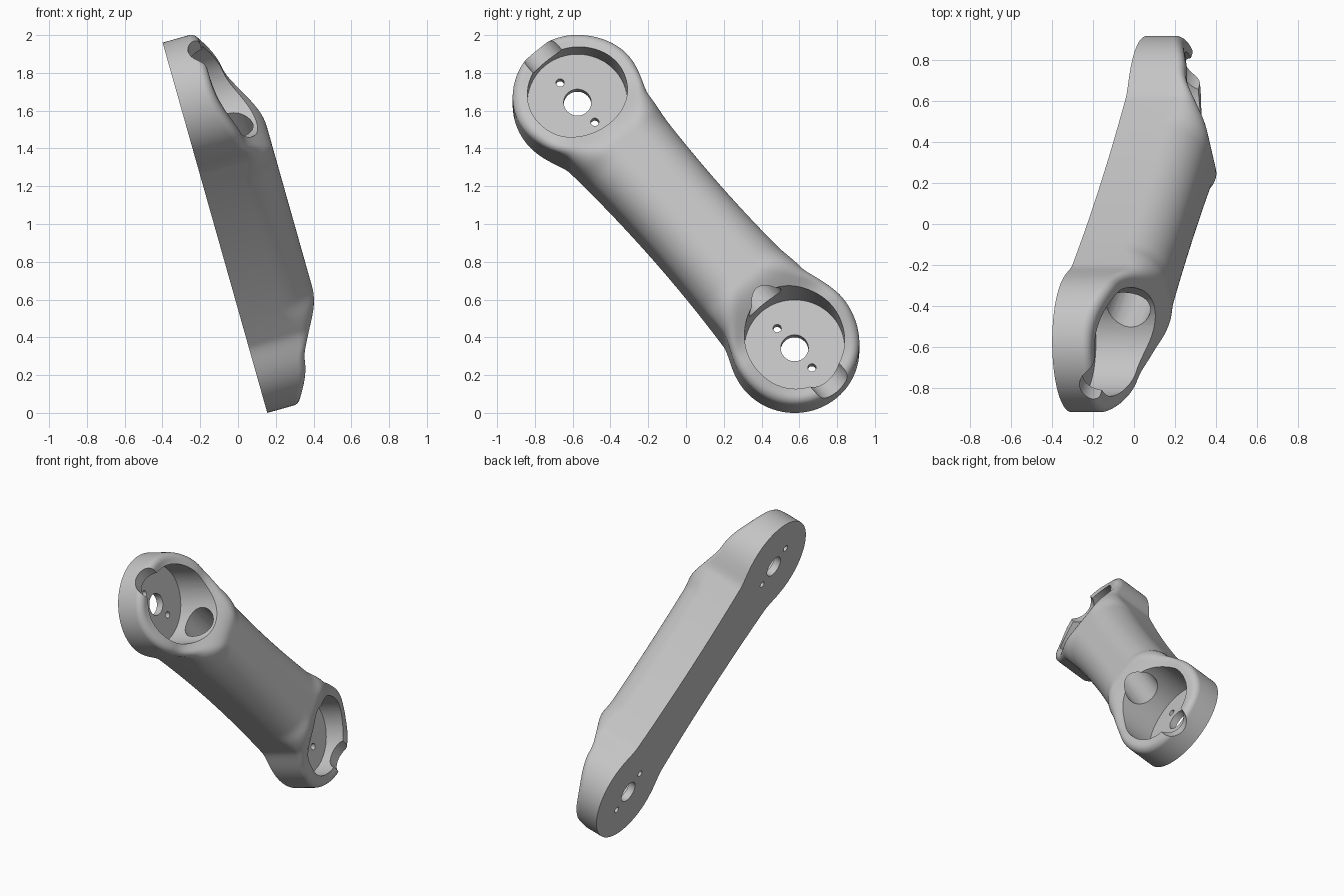
import bpy, bmesh, math
from mathutils import Matrix, Vector

cube = bpy.data.objects.get("Cube")
if cube:
    bpy.data.objects.remove(cube, do_unlink=True)

HALF = 0.887      # half the distance between the two end centres
R = 0.343         # end radius
ROUND = 0.1       # the end is a true circle up to here, then blends to the waist

# Placement: arm lies along local x, flat base faces down local z
along = Vector((-0.272, 0, 0.962))
up = Vector((0.962, 0, 0.272)).normalized()
axis = (along * 0.762 + Vector((0, -0.648, 0))).normalized()
side = up.cross(axis)
place = Matrix((axis, side, up)).transposed().to_4x4()
place.translation = Vector((-0.122, 0, 0.98))

grey = bpy.data.materials.new("light_grey")
grey.use_nodes = True
colour = (0.55, 0.55, 0.55, 1)
grey.diffuse_color = colour
grey.node_tree.nodes["Principled BSDF"].inputs["Base Color"].default_value = colour


def ease(t, a, b):
    k = min(max((t - a) / (b - a), 0), 1)
    return k * k * (3 - 2 * k)


def half_width(t):
    """Round end filleted into a slightly waisted body."""
    circle = math.sqrt(max(R * R - t * t, 0))
    if t < ROUND:
        return circle
    waist = 0.248 + 0.03 * ((HALF - t) / 0.687) ** 2
    blend = 0.05
    h = max(blend - abs(circle - waist), 0) / blend
    return max(circle, waist) + h * h * blend / 4


def height(t, p):
    """Top surface: rounded crest, dropping in an S-curve to the low end."""
    r = 0.045 + 0.155 * ease(t, 0.15, 0.45)
    if t < ROUND:
        d = R - math.hypot(t, p)
    else:
        d = half_width(t) - abs(p)
    top = 0.19 + 0.08 * ease(t, -0.25, 0.12) + 0.14 * ease(t, 0.08, 0.38)
    d = min(max(d, 0), r)
    return top - r + math.sqrt(max(r * r - (r - d) ** 2, 0))


# Arm body lofted from cross-sections
def build_body():
    ts = [-R * math.cos(math.radians(a)) for a in range(0, 105, 4)]
    ts = [t for t in ts if t < ROUND - 0.01] + [ROUND]
    steps = 50
    ts += [ROUND + (HALF - ROUND) * i / steps for i in range(1, steps + 1)]
    stations = [(t - HALF, t) for t in ts] + [(HALF - t, t) for t in reversed(ts[:-1])]
    bm = bmesh.new()
    n = 48
    sections = []
    for s, t in stations:
        h = half_width(t)
        row = [bm.verts.new((s, -h, 0))]
        for i in range(n + 1):
            p = h * math.sin(math.pi * (i / n - 0.5))
            row.append(bm.verts.new((s, p, height(t, p))))
        row.append(bm.verts.new((s, h, 0)))
        sections.append(row)
    for a, b in zip(sections, sections[1:]):
        for i in range(len(a)):
            j = (i + 1) % len(a)
            bm.faces.new((a[i], b[i], b[j], a[j]))
    bmesh.ops.remove_doubles(bm, verts=bm.verts, dist=0.00005)
    bmesh.ops.recalc_face_normals(bm, faces=bm.faces)
    mesh = bpy.data.meshes.new("arm_body")
    bm.to_mesh(mesh)
    bm.free()
    obj = bpy.data.objects.new("arm_body", mesh)
    bpy.context.collection.objects.link(obj)
    mesh.materials.append(grey)
    return obj


body = build_body()
bpy.ops.object.select_all(action='DESELECT')
bpy.context.view_layer.objects.active = body
body.select_set(True)


def cut(a, b, radius, sides=48):
    """Remove a cylinder running from point a to point b."""
    a, b = Vector(a), Vector(b)
    d = b - a
    m = Matrix.Translation((a + b) / 2) @ d.to_track_quat('Z', 'Y').to_matrix().to_4x4()
    bm = bmesh.new()
    bmesh.ops.create_cone(bm, cap_ends=True, segments=sides, radius1=radius,
                          radius2=radius, depth=d.length, matrix=m)
    mesh = bpy.data.meshes.new("cutter")
    bm.to_mesh(mesh)
    bm.free()
    mesh.materials.append(grey)
    tool = bpy.data.objects.new("cutter", mesh)
    tool.hide_render = True
    bpy.context.collection.objects.link(tool)
    mod = body.modifiers.new("cut", 'BOOLEAN')
    mod.operation = 'DIFFERENCE'
    mod.solver = 'EXACT'
    mod.object = tool
    bpy.ops.object.modifier_apply(modifier=mod.name)
    bpy.data.objects.remove(tool, do_unlink=True)


for e in (-1, 1):
    c = e * HALF
    # Round pocket, open cable notch at the tip, bolt and screw holes
    cut((c, 0, 0.05), (c, 0, 0.7), 0.265, 64)
    cut((c + e * 0.2, 0, 0.222), (c + e * 0.5, 0, 0.222), 0.105)
    cut((c, 0, -0.1), (c, 0, 0.12), 0.073, 32)
    for k in (-1, 1):
        cut((c + k * 0.142, 0, -0.1), (c + k * 0.142, 0, 0.1), 0.022, 16)

# Cable tunnel joining both pockets
cut((-0.72, 0, 0.285), (0.72, 0, 0.228), 0.11)

body.data.transform(place)
body.data.update()
bpy.ops.object.shade_smooth_by_angle(angle=math.radians(30))
